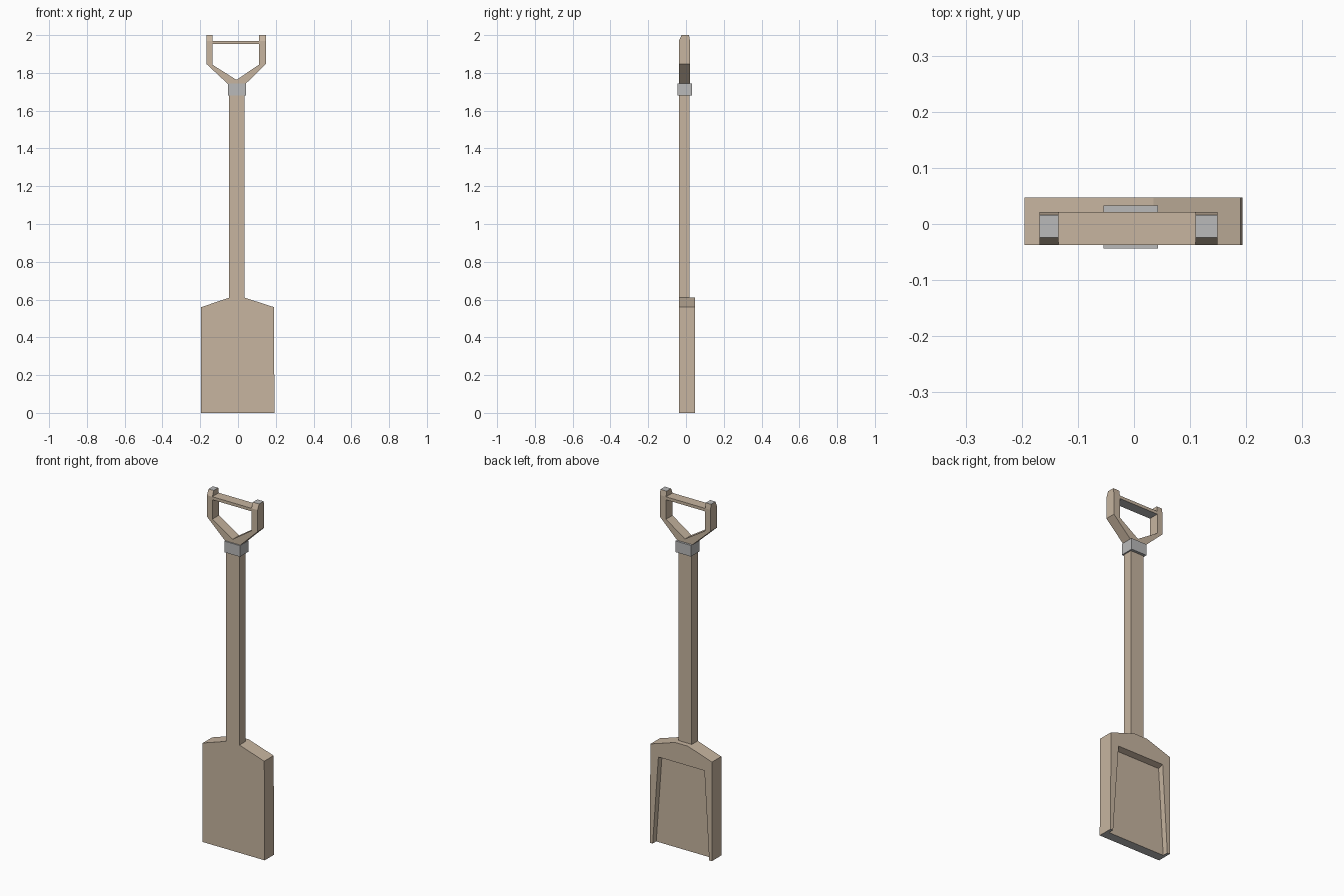
import bpy
import bmesh

cube = bpy.data.objects.get("Cube")
if cube:
    bpy.data.objects.remove(cube, do_unlink=True)


def material(name, rgb):
    m = bpy.data.materials.new(name)
    m.use_nodes = True
    m.diffuse_color = (*rgb, 1)
    bsdf = next(n for n in m.node_tree.nodes if n.type == 'BSDF_PRINCIPLED')
    bsdf.inputs["Base Color"].default_value = (*rgb, 1)
    return m


wood = material("pale_wood", (0.57, 0.46, 0.35))
metal = material("grey_metal", (0.49, 0.49, 0.49))


def prism(name, outline, y0, y1, mats):
    """Extrude an (x, z) outline from y0 to y1."""
    bm = bmesh.new()
    face = bm.faces.new([bm.verts.new((x, y0, z)) for x, z in outline])
    ext = bmesh.ops.extrude_face_region(bm, geom=[face])
    for v in ext["geom"]:
        if isinstance(v, bmesh.types.BMVert):
            v.co.y = y1
    bmesh.ops.recalc_face_normals(bm, faces=bm.faces)
    mesh = bpy.data.meshes.new(name)
    bm.to_mesh(mesh)
    bm.free()
    ob = bpy.data.objects.new(name, mesh)
    bpy.context.collection.objects.link(ob)
    for m in mats:
        mesh.materials.append(m)
    return ob


def box(name, x0, x1, y0, y1, z0, z1, mats):
    return prism(name, [(x0, z0), (x1, z0), (x1, z1), (x0, z1)], y0, y1, mats)


def paint(ob, direction, z_min, z_max):
    """Give the second material to faces looking up or down within a height band."""
    for p in ob.data.polygons:
        if p.normal.z * direction > 0.9 and z_min < p.center.z < z_max:
            p.material_index = 1


FRONT, BACK = -0.037, 0.021

# Blade with a tray cut into its back, open at the bottom
blade = prism("blade", [(-0.195, 0), (0.193, 0), (0.19, 0.56), (0.035, 0.61),
                        (-0.045, 0.61), (-0.195, 0.56)], FRONT, 0.047, [wood, metal])
cutter = prism("tray_cutter", [(-0.18, -0.03), (0.178, -0.03), (0.14, 0.515),
                               (-0.148, 0.515)], 0.015, 0.1, [wood])
cutter.hide_render = True
for v in cutter.data.vertices:          # slope the top wall of the tray slightly
    if v.co.z > 0.4 and v.co.y < 0.05:
        v.co.z -= 0.025
mod = blade.modifiers.new("tray", 'BOOLEAN')
mod.operation = 'DIFFERENCE'
mod.solver = 'EXACT'
mod.object = cutter
bpy.context.view_layer.objects.active = blade
bpy.ops.object.modifier_apply(modifier=mod.name)
bpy.data.objects.remove(cutter, do_unlink=True)
paint(blade, -1, -0.01, 0.01)

# Shaft and collar
box("shaft", -0.048, 0.035, FRONT, 0.018, 0.6, 1.70, [wood])
box("collar", -0.054, 0.043, -0.044, 0.033, 1.68, 1.743, [metal])

# Forked handle
TIP = 1.97
prism("handle_fork", [(-0.047, 1.735), (0.033, 1.735), (0.149, 1.848), (0.149, TIP),
                      (0.11, TIP), (0.11, 1.843), (-0.008, 1.763), (-0.135, 1.843),
                      (-0.135, TIP), (-0.168, TIP), (-0.168, 1.848)], FRONT, BACK, [wood])

# Tapered fork tips with bare grey ends
for side, x0, x1 in (("left", 0.11, 0.149), ("right", -0.168, -0.135)):
    tip = box(side + "_fork_tip", x0, x1, FRONT, BACK, TIP, 2.0, [wood, metal])
    for v in tip.data.vertices:
        if v.co.z > 1.99:
            v.co.y = -0.024 if v.co.y < 0 else 0.016
    tip.data.update()
    paint(tip, 1, 1.99, 2.01)

# Grip bar between the prongs
grip = box("grip_bar", -0.137, 0.112, FRONT, BACK, 1.953, 1.97, [wood, metal])
paint(grip, -1, 1.9, 1.96)
